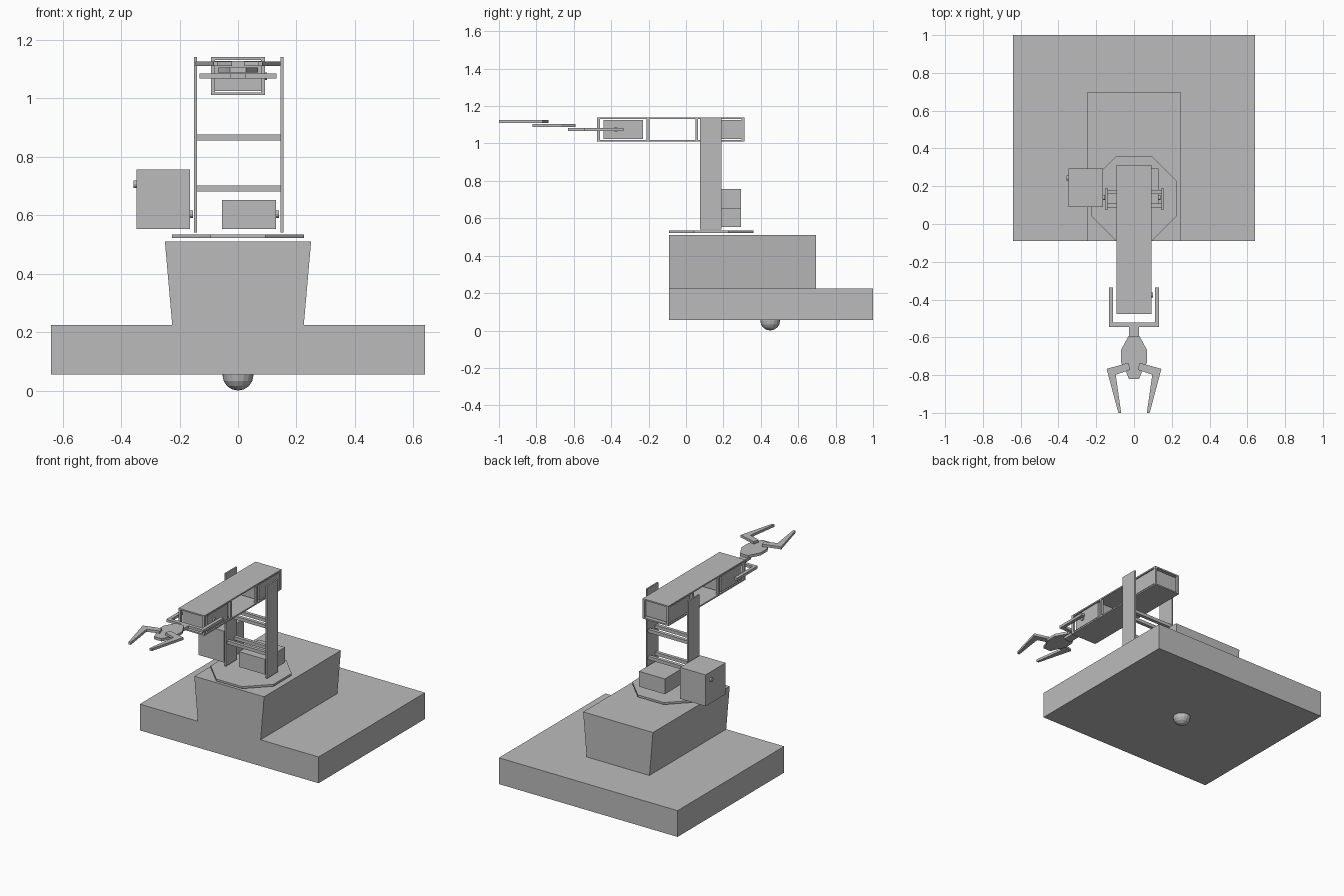
import bpy, bmesh, math

cube = bpy.data.objects.get("Cube")
if cube:
    bpy.data.objects.remove(cube, do_unlink=True)

grey = bpy.data.materials.new("plain grey")
grey.use_nodes = True
colour = (0.5, 0.5, 0.5, 1)
grey.diffuse_color = colour
grey.node_tree.nodes["Principled BSDF"].inputs["Base Color"].default_value = colour


def finish(name, bm):
    bmesh.ops.recalc_face_normals(bm, faces=bm.faces)
    mesh = bpy.data.meshes.new(name)
    bm.to_mesh(mesh)
    bm.free()
    mesh.materials.append(grey)
    ob = bpy.data.objects.new(name, mesh)
    bpy.context.collection.objects.link(ob)
    return ob


def box(name, x, y, z):
    """Box from (low, high) pairs on each axis."""
    bm = bmesh.new()
    bmesh.ops.create_cube(bm, size=1)
    for v in bm.verts:
        v.co = [(a + b) / 2 + c * (b - a) for (a, b), c in zip((x, y, z), v.co)]
    return finish(name, bm)


def plate(name, outline, z0, z1):
    """Flat outline extruded upwards."""
    bm = bmesh.new()
    face = bm.faces.new([bm.verts.new((x, y, z0)) for x, y in outline])
    new = bmesh.ops.extrude_face_region(bm, geom=[face])["geom"]
    verts = [g for g in new if isinstance(g, bmesh.types.BMVert)]
    bmesh.ops.translate(bm, verts=verts, vec=(0, 0, z1 - z0))
    return finish(name, bm)


def mirrored(half):
    return half + [(-x, y) for x, y in reversed(half)]


def shaft(name, x0, x1, y, z, r=0.013):
    bm = bmesh.new()
    bmesh.ops.create_cone(bm, cap_ends=True, segments=12, radius1=r, radius2=r, depth=x1 - x0)
    for v in bm.verts:
        v.co = ((x0 + x1) / 2 + v.co.z, y + v.co.x, z + v.co.y)
    return finish(name, bm)


# Base, caster ball and flared tower
box("base", (-0.64, 0.64), (-0.09, 1.0), (0.055, 0.225))
bm = bmesh.new()
bmesh.ops.create_uvsphere(bm, u_segments=16, v_segments=8, radius=0.053)
bmesh.ops.translate(bm, verts=bm.verts, vec=(0, 0.45, 0.053))
finish("caster_ball", bm)
tower = box("tower", (-0.25, 0.25), (-0.09, 0.695), (0.225, 0.51))
for v in tower.data.vertices:
    if v.co.z < 0.3:
        v.co.x *= 0.9

# Octagonal turntable
ring = [math.radians(22.5 + 45 * i) for i in range(8)]
radius = 0.225 / math.cos(math.pi / 8)
plate("turntable", [(radius * math.cos(a), 0.135 + radius * math.sin(a)) for a in ring], 0.521, 0.534)

# Uprights and their rungs
for side, x in (("right", -0.15), ("left", 0.145)):
    box(side + "_upright", (x, x + 0.01), (0.075, 0.19), (0.54, 1.14))
for z in (0.68, 0.855):
    for y in (0.087, 0.158):
        box("rung", (-0.14, 0.145), (y, y + 0.022), (z, z + 0.021))

# Motors on the turntable
depth = (0.09, 0.295)
box("middle_motor", (-0.055, 0.13), depth, (0.553, 0.652))
box("lower_side_motor", (-0.347, -0.164), depth, (0.553, 0.654))
box("upper_side_motor", (-0.347, -0.164), depth, (0.654, 0.756))
shaft("middle_motor_shaft", 0.13, 0.14, 0.14, 0.603)
shaft("lower_motor_shaft", -0.164, -0.154, 0.14, 0.603)
shaft("upper_motor_shaft", -0.357, -0.347, 0.243, 0.706)

# Arm: two long plates joined by posts, with a motor at each end
length = (-0.476, 0.312)
box("arm_top", (-0.093, 0.093), length, (1.131, 1.14))
box("arm_bottom", (-0.093, 0.093), length, (1.01, 1.019))
for y in (-0.476, -0.21, 0.05, 0.297):
    for x in (-0.093, 0.078):
        box("arm_post", (x, x + 0.015), (y, y + 0.015), (1.019, 1.131))
box("front_arm_motor", (-0.09, 0.09), (-0.44, -0.23), (1.024, 1.126))
box("rear_arm_motor", (-0.09, 0.09), (0.088, 0.296), (1.024, 1.126))
shaft("front_arm_motor_shaft", 0.09, 0.1, -0.375, 1.075)

# Wrist fork with stem
fork = [(0.026, -0.63), (0.026, -0.545), (0.132, -0.545), (0.132, -0.335),
        (0.11, -0.335), (0.11, -0.522)]
plate("wrist_fork", mirrored(fork), 1.067, 1.084)

# Gripper palm and fingers
palm = [(0.027, -0.82), (0.045, -0.775), (0.068, -0.735), (0.068, -0.665), (0.028, -0.592)]
plate("gripper_palm", mirrored(palm), 1.088, 1.105)
finger = [(0.03, -0.735), (0.145, -0.767), (0.083, -1.0), (0.068, -1.0), (0.097, -0.798), (0.02, -0.772)]
for side, s in (("left", 1), ("right", -1)):
    plate(side + "_finger", [(s * x, y) for x, y in finger], 1.109, 1.125)
